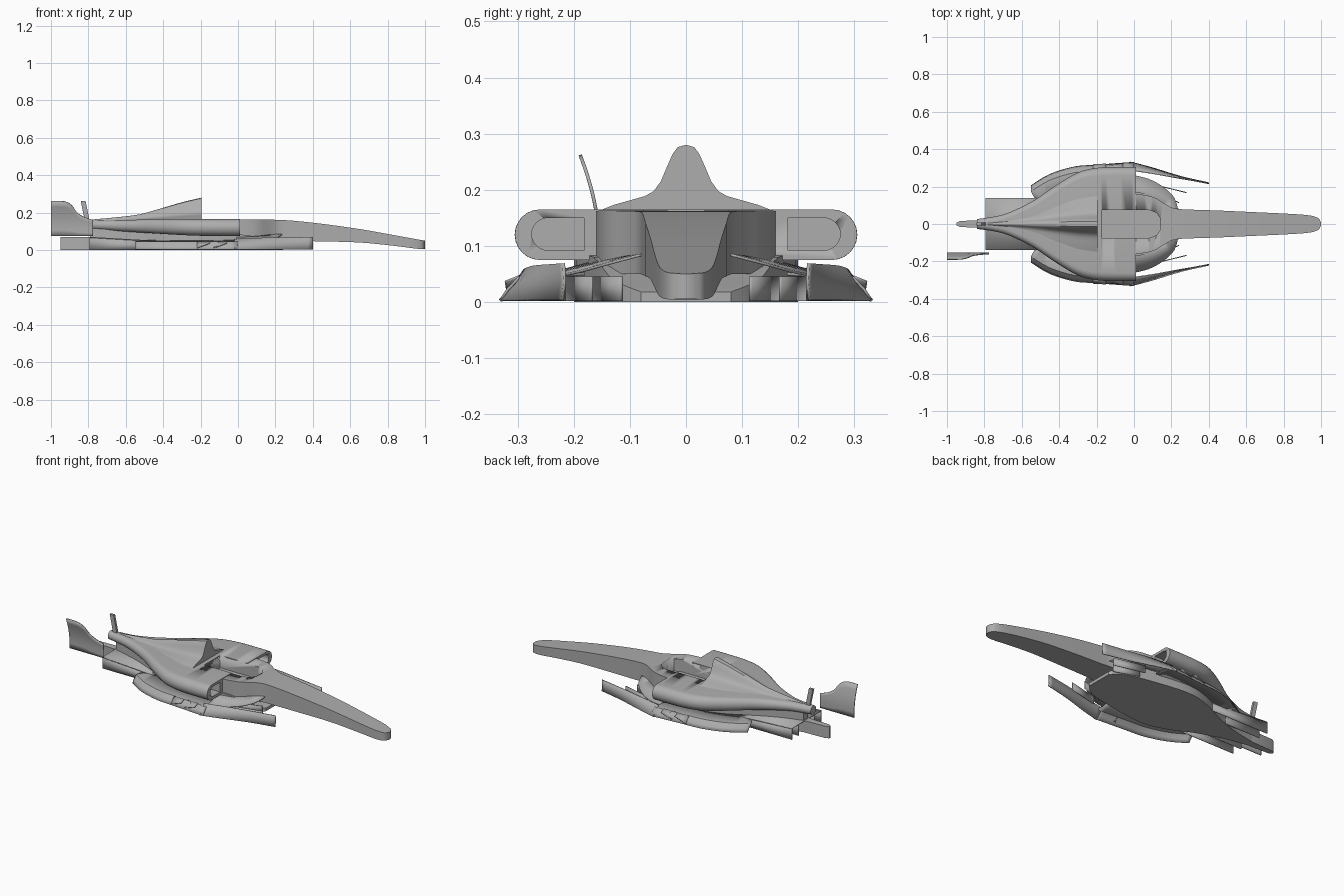
import bpy, math
from mathutils import Vector

cube = bpy.data.objects.get("Cube")
if cube:
    bpy.data.objects.remove(cube)

grey = bpy.data.materials.new("body grey")
grey.use_nodes = True
grey.diffuse_color = (0.42, 0.42, 0.42, 1)
grey.node_tree.nodes["Principled BSDF"].inputs["Base Color"].default_value = grey.diffuse_color


def make(name, verts, faces):
    mesh = bpy.data.meshes.new(name)
    mesh.from_pydata([tuple(v) for v in verts], [], faces)
    mesh.materials.append(grey)
    obj = bpy.data.objects.new(name, mesh)
    bpy.context.collection.objects.link(obj)
    select(obj)
    bpy.ops.object.mode_set(mode='EDIT')
    bpy.ops.mesh.select_all(action='SELECT')
    bpy.ops.mesh.normals_make_consistent(inside=False)
    bpy.ops.object.mode_set(mode='OBJECT')
    bpy.ops.object.shade_smooth_by_angle(angle=math.radians(32))
    return obj


def select(obj):
    bpy.ops.object.select_all(action='DESELECT')
    bpy.context.view_layer.objects.active = obj
    obj.select_set(True)


def refine(stations, steps=4):
    """Smooth spline through a list of equal-length tuples."""
    pts = [Vector(s) for s in stations]
    out = []
    for i in range(len(pts) - 1):
        a, b = pts[i], pts[i + 1]
        before, after = pts[max(i - 1, 0)], pts[min(i + 2, len(pts) - 1)]
        for k in range(steps):
            t = k / steps
            out.append(0.5 * (2 * a + (b - before) * t
                              + (2 * before - 5 * a + 4 * b - after) * t * t
                              + (3 * a - before - 3 * b + after) * t ** 3))
    return out + [pts[-1]]


def loft(name, rings):
    n = len(rings[0])
    faces = [(i * n + j, i * n + (j + 1) % n, (i + 1) * n + (j + 1) % n, (i + 1) * n + j)
             for i in range(len(rings) - 1) for j in range(n)]
    faces += [tuple(range(n)), tuple(range((len(rings) - 1) * n, len(rings) * n))]
    return make(name, [p for r in rings for p in r], faces)


def sheet(name, rows, thick=0.005, mirrored=True):
    n = len(rows[0])
    faces = [(i * n + j, i * n + j + 1, (i + 1) * n + j + 1, (i + 1) * n + j)
             for i in range(len(rows) - 1) for j in range(n - 1)]
    obj = make(name, [p for r in rows for p in r], faces)
    solid = obj.modifiers.new("thickness", 'SOLIDIFY')
    solid.thickness = thick
    solid.offset = 0
    if mirrored:
        obj.modifiers.new("mirror", 'MIRROR').use_axis = (False, True, False)
    return obj


def box_ring(x, w, lo, hi):
    return [(x, -w, lo), (x, w, lo), (x, w, hi), (x, -w, hi)]


def pod_ring(x, w, lo, hi):
    """Flat cross-section with fully rounded ends."""
    r, mid = (hi - lo) / 2, (lo + hi) / 2
    ring = []
    for side in (1, -1):
        for k in range(13):
            a = math.pi * (k / 12 - 0.5)
            ring.append((x, side * (max(w - r, 0) + r * math.cos(a)), mid + side * r * math.sin(a)))
    return ring


def cut(target, cutter):
    mod = target.modifiers.new("cut", 'BOOLEAN')
    mod.operation = 'DIFFERENCE'
    mod.object = cutter
    select(target)
    bpy.ops.object.modifier_apply(modifier=mod.name)


# Nose and central tub
tub_sections = [(-0.19, 0.16, 0.05, 0.16), (0.0, 0.16, 0.05, 0.162), (0.1, 0.145, 0.05, 0.163),
                (0.17, 0.105, 0.05, 0.162), (0.22, 0.083, 0.05, 0.161), (0.3, 0.077, 0.048, 0.156),
                (0.45, 0.072, 0.046, 0.14), (0.65, 0.063, 0.04, 0.112), (0.82, 0.055, 0.024, 0.082),
                (0.93, 0.047, 0.01, 0.062), (0.98, 0.034, 0.005, 0.053), (0.995, 0.018, 0.005, 0.051),
                (1.0, 0.004, 0.005, 0.05)]
tub = loft("nose_and_tub", [box_ring(*s) for s in refine(tub_sections)])

# Side pods sweeping back into the tail
pod_sections = [(0.01, 0.305, 0.075, 0.165), (-0.1, 0.305, 0.075, 0.165), (-0.2, 0.3, 0.076, 0.165),
                (-0.3, 0.275, 0.08, 0.165), (-0.42, 0.205, 0.087, 0.164), (-0.53, 0.13, 0.094, 0.162),
                (-0.63, 0.078, 0.1, 0.16), (-0.72, 0.045, 0.106, 0.16), (-0.84, 0.026, 0.112, 0.162)]
pods = loft("side_pods", [pod_ring(*s) for s in refine(pod_sections)])

# Cockpit opening and air inlets
outline = [(-0.17, -0.075), (0.08, -0.075), (0.12, -0.06), (0.14, -0.03),
           (0.14, 0.03), (0.12, 0.06), (0.08, 0.075), (-0.17, 0.075)]
cockpit = loft("cockpit_cutter", [[(x, y, z) for x, y in outline] for z in (0.09, 0.3)])
cut(tub, cockpit)
cut(pods, cockpit)
cutters = [cockpit]
for side in (1, -1):
    arc = [(0.245 + 0.03 * math.cos(a), 0.121 + 0.029 * math.sin(a))
           for a in [math.pi * (k / 12 - 0.5) for k in range(13)]]
    hole = [(0.182, 0.092)] + arc + [(0.182, 0.15)]
    inlet = loft("inlet_cutter", [[(x, side * y, z) for y, z in hole] for x in (-0.12, 0.05)])
    cut(pods, inlet)
    cutters.append(inlet)
for c in cutters:
    bpy.data.objects.remove(c)

# Engine cover with a bell-shaped cross-section
bell = [(0, 1), (0.09, 0.97), (0.15, 0.87), (0.21, 0.7), (0.28, 0.49), (0.36, 0.35),
        (0.46, 0.28), (0.6, 0.23), (0.8, 0.16), (1, 0.06), (1, -0.15)]
rings = []
for x, w, top in refine([(-0.195, 0.16, 0.28), (-0.3, 0.15, 0.255), (-0.42, 0.115, 0.22),
                         (-0.53, 0.08, 0.19), (-0.65, 0.045, 0.175), (-0.78, 0.024, 0.163)]):
    half = [(x, u * w, 0.153 + v * (top - 0.153)) for u, v in bell]
    rings.append(half + [(x, -y, z) for _, y, z in reversed(half[1:])])
loft("engine_cover", rings)

# Underfloor keel running to the tail
keel = [(0.24, 0.08, 0.0, 0.018), (0.18, 0.13, 0.0, 0.04), (0.05, 0.165, 0.0, 0.08),
        (-0.2, 0.2, 0.0, 0.085), (-0.35, 0.17, 0.0, 0.09), (-0.5, 0.1, 0.0, 0.1),
        (-0.65, 0.05, 0.0, 0.11), (-0.79, 0.022, 0.0, 0.12)]
loft("floor_keel", [box_ring(*s) for s in refine(keel)])
loft("tail_keel", [box_ring(-0.78, 0.022, 0, 0.07), box_ring(-0.93, 0.016, 0, 0.07),
                   box_ring(-0.95, 0.006, 0, 0.07)])

# Flared floor edges
edge = refine([(-0.55, 0.205, 0.115), (-0.45, 0.265, 0.12), (-0.32, 0.305, 0.16),
               (-0.2, 0.315, 0.18), (0.0, 0.33, 0.18)])
sheet("floor_edge", [[(x, out, 0.003), (x, out - 0.012, 0.022), (x, out - 0.032, 0.043),
                      (x + 0.03 * (x < -0.5), inner, 0.05)] for x, out, inner in edge])

# Forward floor shoulders
rim = refine([(0.235, 0.08, 0.084), (0.215, 0.14, 0.068), (0.16, 0.195, 0.053),
              (0.08, 0.24, 0.045), (-0.01, 0.262, 0.045)])
sheet("floor_shoulder", [[(x, y, z), (min(x, 0.2) * 0.8, 0.078 + 0.2 * (y - 0.08), 0.084)]
                         for x, y, z in rim])

# Long turning vanes ahead of the floor edges
vane = refine([(-0.02, 0.332, 0.287, 0.058), (0.1, 0.3, 0.27, 0.064),
               (0.25, 0.254, 0.243, 0.067), (0.4, 0.22, 0.218, 0.069)])
sheet("turning_vane", [[(x, low, 0.003), (x, (low + high) / 2 - 0.003, top / 2), (x, high, top)]
                       for x, low, high, top in vane])

# Small strakes under the nose and fins on the floor edge
for i, (x0, y0, x1, y1) in enumerate([(0.1, 0.212, 0.28, 0.168), (0.1, 0.165, 0.24, 0.115)]):
    sheet("floor_strake_%d" % (i + 1), [[(x0, y0, 0.002), (x0, y0, 0.045)],
                                       [(x1, y1, 0.002), (x1, y1, 0.045)]])
for i, x in enumerate((-0.22, -0.13)):
    sheet("edge_fin_%d" % (i + 1), [[(x, 0.318, 0.01), (x, 0.285, 0.046)],
                                   [(x + 0.07, 0.322, 0.036), (x + 0.07, 0.292, 0.048)]], 0.004)

# Rear diffuser
sheet("diffuser_roof", [[(-0.795, -0.14, 0.068), (-0.795, 0.14, 0.068)],
                        [(-0.4, -0.14, 0.045), (-0.4, 0.14, 0.045)]], mirrored=False)
for i, y in enumerate((0.137, 0.075)):
    sheet("diffuser_fence_%d" % (i + 1), [[(-0.795, y, 0.001), (-0.795, y, 0.068)],
                                         [(-0.42, y, 0.001), (-0.42, y, 0.046)]])

# Tail pylon and the single rear wing end plate
loft("tail_pylon", [[(x - 0.013, -0.007, z), (x + 0.013, -0.007, z),
                     (x + 0.013, 0.007, z), (x - 0.013, 0.007, z)]
                    for x, z in ((-0.805, 0.15), (-0.815, 0.2), (-0.828, 0.262))])
plate = refine([(-1.0, 0.262), (-0.93, 0.26), (-0.89, 0.24), (-0.86, 0.2),
                (-0.82, 0.175), (-0.775, 0.16)])
rows = []
for x, top in plate:
    heights = [0.075 + (top - 0.075) * k / 6 for k in range(7)]
    rows.append([(x, -0.156 - 0.9 * max(z - 0.12, 0) ** 1.7, z) for z in heights])
sheet("wing_end_plate", rows, 0.006, mirrored=False)
